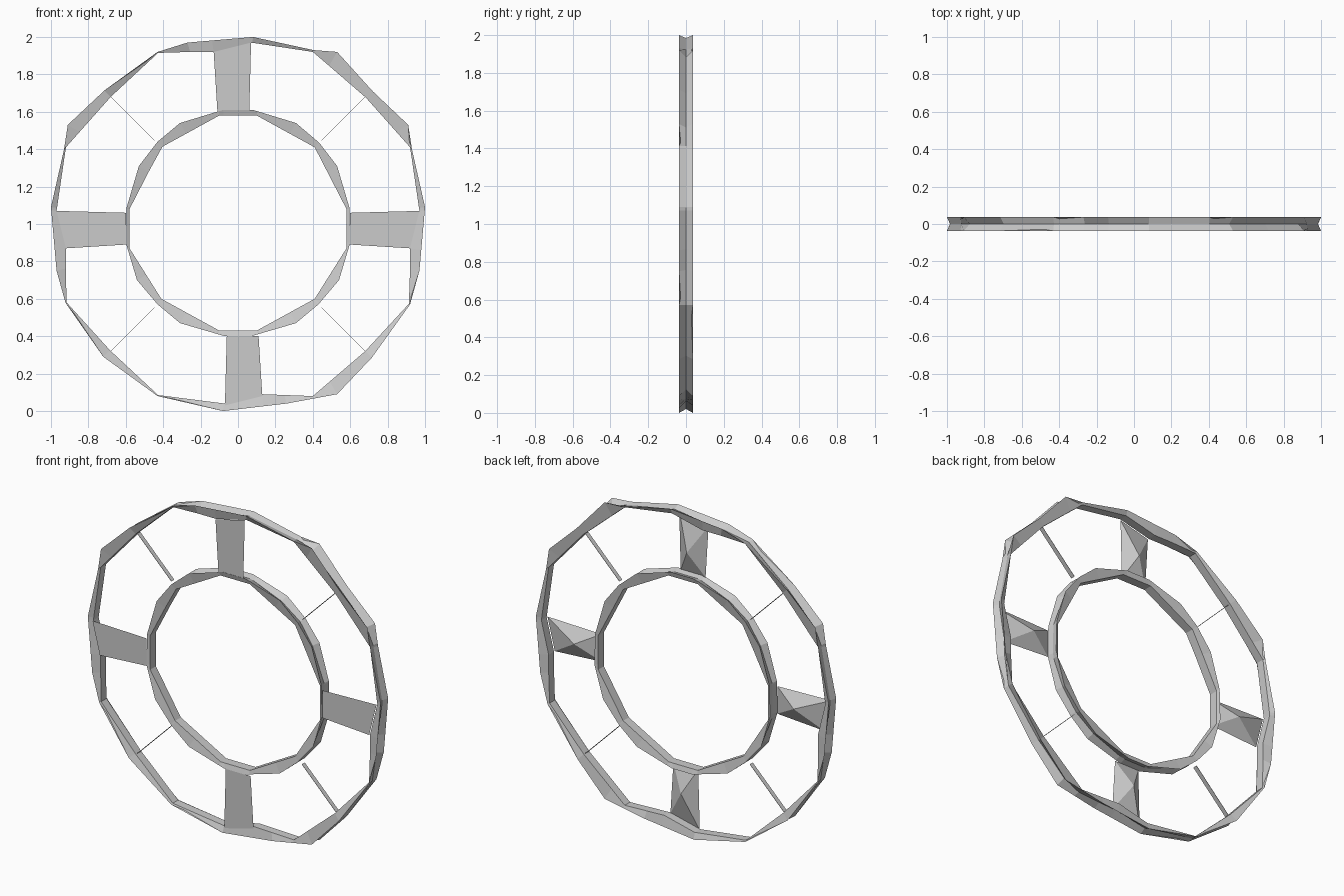
import bpy
from math import atan2, cos, sin, hypot, pi, sqrt

if "Cube" in bpy.data.objects:
    bpy.data.objects.remove(bpy.data.objects["Cube"])

CZ = 1.0  # wheel centre height


def make(name, verts, faces):
    me = bpy.data.meshes.new(name)
    me.from_pydata([(x, y, z + CZ) for x, y, z in verts], [], faces)
    me.update()
    ob = bpy.data.objects.new(name, me)
    bpy.context.collection.objects.link(ob)
    return ob


def radius(poly, a):
    """Distance from the centre to a polygon outline in direction a."""
    dx, dz = cos(a), sin(a)
    best = 0
    for (x1, z1), (x2, z2) in zip(poly, poly[1:] + poly[:1]):
        ex, ez = x2 - x1, z2 - z1
        det = dx * ez - dz * ex
        if abs(det) < 1e-9:
            continue
        r = (x1 * ez - z1 * ex) / det
        t = (x1 * dz - z1 * dx) / det
        if r > 0 and -1e-6 <= t <= 1 + 1e-6:
            best = max(best, r)
    return best


def ring(name, outer, hole, lip, rim, groove):
    """Faceted band with a V groove around the outside."""
    angles = []
    for a in sorted(atan2(z, x) for x, z in outer + hole):
        if not angles or a - angles[-1] > 0.012:
            angles.append(a)
    verts, faces = [], []
    for a in angles:
        ro = radius(outer, a)
        ri = min(radius(hole, a), ro - 0.006)
        rg = ro - (ro - ri) * groove
        for r, y in ((ro, -lip), (rg, 0), (ro, lip), (ri, rim), (ri, -rim)):
            verts.append((r * cos(a), y, r * sin(a)))
    n = len(angles)
    for i in range(n):
        j = (i + 1) % n
        for k in range(5):
            m = (k + 1) % 5
            faces.append((i * 5 + k, i * 5 + m, j * 5 + m, j * 5 + k))
    return make(name, verts, faces)


# Outer rim
outer = [(.08, 1), (-.27, .97), (-.43, .92), (-.72, .71), (-.91, .53), (-.93, .40),
         (-1, .09), (-.97, -.25), (-.92, -.43), (-.72, -.71), (-.43, -.92), (-.08, -1),
         (.26, -.96), (.53, -.91), (.72, -.71), (.92, -.43), (.97, -.25), (1, .09),
         (.93, .40), (.91, .53), (.72, .71), (.53, .92), (.40, .93)]
hole = [(.07, .97), (-.13, .92), (-.43, .92), (-.68, .68), (-.92, .41), (-.97, .07),
        (-.92, -.13), (-.92, -.42), (-.68, -.68), (-.43, -.92), (-.07, -.96), (.13, -.91),
        (.40, -.92), (.68, -.68), (.92, -.42), (.92, -.13), (.97, .07), (.92, .41),
        (.68, .68), (.40, .92)]
ring("outer_rim", outer, hole, 0.037, 0.026, 0.5)

# Inner rim, right half mirrored to the left
half_out = [(.07, -.60), (.31, -.53), (.43, -.43), (.54, -.30), (.60, -.10),
            (.595, .09), (.53, .31), (.43, .44), (.31, .54), (.08, .61)]
half_in = [(.10, -.57), (.41, -.40), (.58, -.13), (.58, .08), (.41, .41), (.10, .58)]


def mirrored(half):
    return half + [(-x, z) for x, z in reversed(half)]


ring("inner_rim", mirrored(half_out), mirrored(half_in), 0.037, 0.028, 0.4)

# Wide spokes: flat front, low pyramid behind
profile = [(-.13, .92), (.07, .97), (.06, .60), (-.11, .60)]
for name, turn, flip in (("top", 0, 1), ("left", pi / 2, 1), ("bottom", pi, 1), ("right", pi / 2, -1)):
    c, s = cos(turn), sin(turn)
    pts = profile + [(-.02, .75)]
    verts = [(flip * (x * c - z * s), -0.034 if i < 4 else 0.022, x * s + z * c)
             for i, (x, z) in enumerate(pts)]
    faces = [(0, 1, 2, 3)] + [((i + 1) % 4, i, 4) for i in range(4)]
    if flip < 0:
        faces = [f[::-1] for f in faces]
    make(name + "_spoke", verts, faces)

# Thin diagonal blades, seen edge-on from the front
for i in range(4):
    a = pi / 4 + i * pi / 2
    verts = []
    for r, y in ((.63, -.014), (.96, -.014), (.96, .014), (.63, .014)):
        for t in (-.001, .001):
            verts.append((r * cos(a) - t * sin(a), y, r * sin(a) + t * cos(a)))
    make("thin_spoke_%d" % (i + 1), verts,
         [(0, 2, 4, 6), (7, 5, 3, 1), (0, 1, 3, 2), (2, 3, 5, 4), (4, 5, 7, 6), (6, 7, 1, 0)])

# Consistent outward normals
import bmesh
for ob in bpy.context.collection.objects:
    bm = bmesh.new()
    bm.from_mesh(ob.data)
    bmesh.ops.recalc_face_normals(bm, faces=bm.faces)
    bm.to_mesh(ob.data)
    bm.free()
